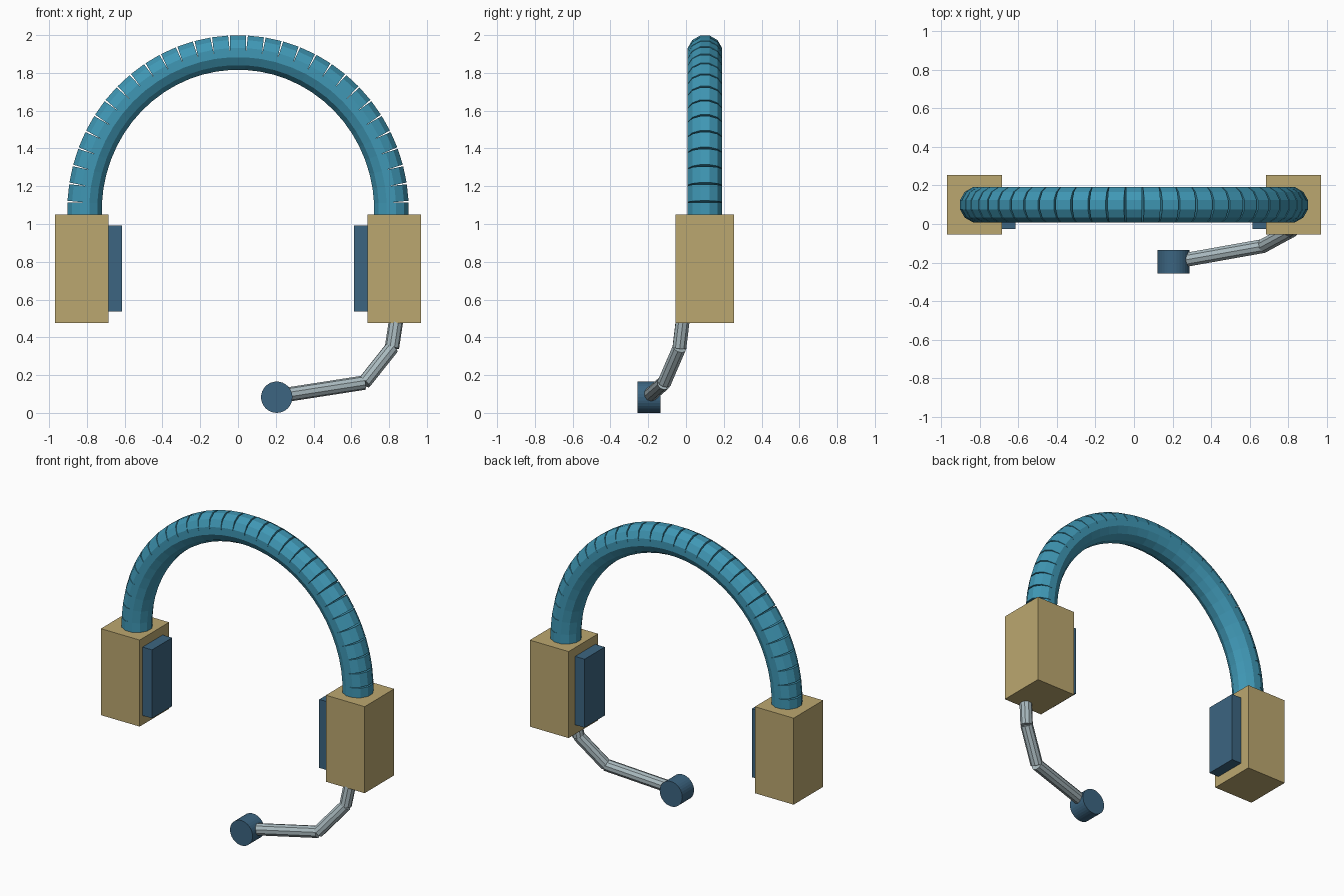
import bpy
import math
from mathutils import Vector, Matrix

default_cube = bpy.data.objects.get("Cube")
if default_cube:
    bpy.data.objects.remove(default_cube, do_unlink=True)


def make_material(name, rgb):
    mat = bpy.data.materials.new(name)
    mat.use_nodes = True
    color = (*rgb, 1.0)
    mat.diffuse_color = color
    mat.node_tree.nodes["Principled BSDF"].inputs["Base Color"].default_value = color
    return mat


TEAL = make_material("teal", (0.05, 0.31, 0.46))
TAN = make_material("tan", (0.50, 0.39, 0.16))
NAVY = make_material("navy", (0.045, 0.13, 0.22))
GREY = make_material("light grey", (0.40, 0.49, 0.52))


def box(name, low, high, mat):
    """Box between two opposite corners."""
    low, high = Vector(low), Vector(high)
    bpy.ops.mesh.primitive_cube_add(size=1)
    obj = bpy.context.object
    obj.name = name
    size = high - low
    obj.data.transform(Matrix.Translation((low + high) / 2) @ Matrix.Diagonal((*size, 1)))
    obj.data.materials.append(mat)
    return obj


def rod(name, start, end, radius, sides, mat, spin=0.0):
    """Capped cylinder between two points."""
    start, end = Vector(start), Vector(end)
    axis = end - start
    bpy.ops.mesh.primitive_cylinder_add(vertices=sides, radius=radius, depth=axis.length)
    obj = bpy.context.object
    obj.name = name
    turn = axis.to_track_quat("Z", "Y").to_matrix().to_4x4()
    obj.data.transform(Matrix.Translation((start + end) / 2) @ turn @ Matrix.Rotation(spin, 4, "Z"))
    obj.data.materials.append(mat)
    return obj


# Headband: straight ribs along an arch, their ends opening on the outside
STEP = math.radians(6)
BAND_SIDES = 12


def arch_point(angle):
    return (0.813 * math.cos(angle), 0.1, 1.07 + 0.838 * math.sin(angle))


for i in range(31):
    start = (i - 0.5) * STEP
    rod(f"headband_rib_{i + 1}", arch_point(start), arch_point(start + STEP),
        0.0945, BAND_SIDES, TEAL, math.pi / BAND_SIDES)

# Ear cups and inner cushions
for side, label in ((1, "left"), (-1, "right")):
    for part, x_in, x_out, y0, y1, z0, z1, mat in (
            ("ear_cup", 0.685, 0.97, -0.055, 0.255, 0.475, 1.05, TAN),
            ("ear_cushion", 0.615, 0.70, -0.025, 0.187, 0.537, 0.992, NAVY)):
        xs = sorted((side * x_in, side * x_out))
        box(f"{label}_{part}", (xs[0], y0, z0), (xs[1], y1, z1), mat)

# Microphone arm
arm = [(0.84, -0.015, 0.51), (0.815, -0.035, 0.345),
       (0.668, -0.115, 0.16), (0.23, -0.193, 0.092)]
for i, (a, b) in enumerate(zip(arm, arm[1:])):
    rod(f"microphone_arm_{i + 1}", a, b, 0.038, 10, GREY)

# Microphone
rod("microphone", (0.205, -0.135, 0.083), (0.205, -0.258, 0.083), 0.083, 32, NAVY)
